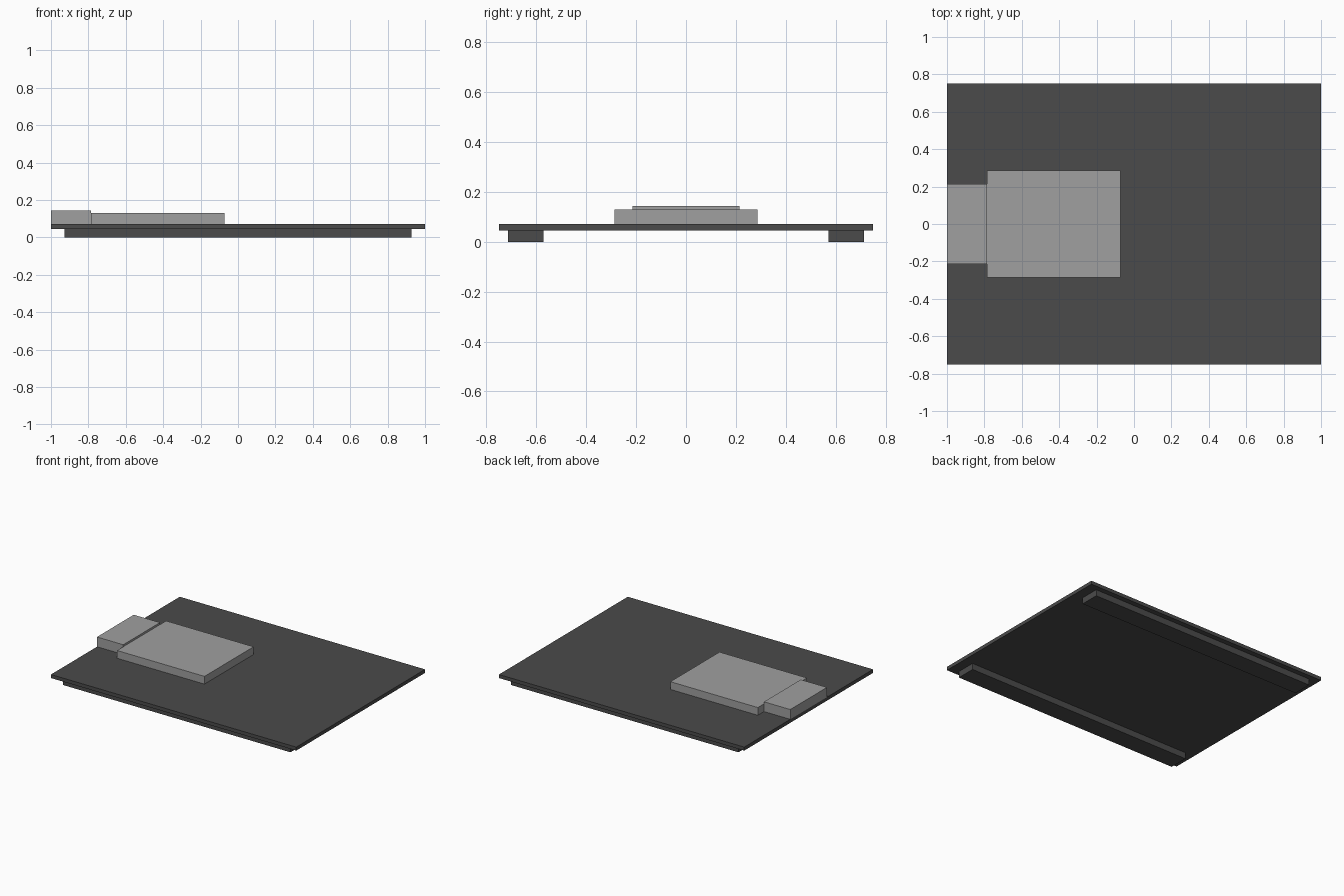
import bpy

if "Cube" in bpy.data.objects:
    bpy.data.objects.remove(bpy.data.objects["Cube"])

dark = bpy.data.materials.new("dark_grey")
dark.diffuse_color = (0.07, 0.07, 0.07, 1)
dark.use_nodes = True
dark.node_tree.nodes["Principled BSDF"].inputs["Base Color"].default_value = dark.diffuse_color
light = bpy.data.materials.new("light_grey")
light.diffuse_color = (0.35, 0.35, 0.35, 1)
light.use_nodes = True
light.node_tree.nodes["Principled BSDF"].inputs["Base Color"].default_value = light.diffuse_color


def box(name, x, y, z, mat):
    """Box spanning the given (min, max) ranges."""
    ranges = (x, y, z)
    bpy.ops.mesh.primitive_cube_add(size=1, location=[(a + b) / 2 for a, b in ranges])
    obj = bpy.context.object
    obj.name = name
    obj.scale = [b - a for a, b in ranges]
    bpy.ops.object.transform_apply(location=False, rotation=False, scale=True)
    obj.data.materials.append(mat)
    return obj


PLATE_BOTTOM, PLATE_TOP = 0.046, 0.072

# Flat base plate
box("base_plate", (-1, 1), (-0.75, 0.75), (PLATE_BOTTOM, PLATE_TOP), dark)

# Two long rails underneath
for side, y in (("front", (-0.713, -0.571)), ("back", (0.571, 0.713))):
    box(side + "_rail", (-0.927, 0.927), y, (0, PLATE_BOTTOM), dark)

# Wide block and the narrower, taller block at the plate's edge
box("main_block", (-0.786, -0.073), (-0.286, 0.286), (PLATE_TOP, 0.129), light)
box("edge_block", (-1, -0.786), (-0.214, 0.214), (PLATE_TOP, 0.144), light)
